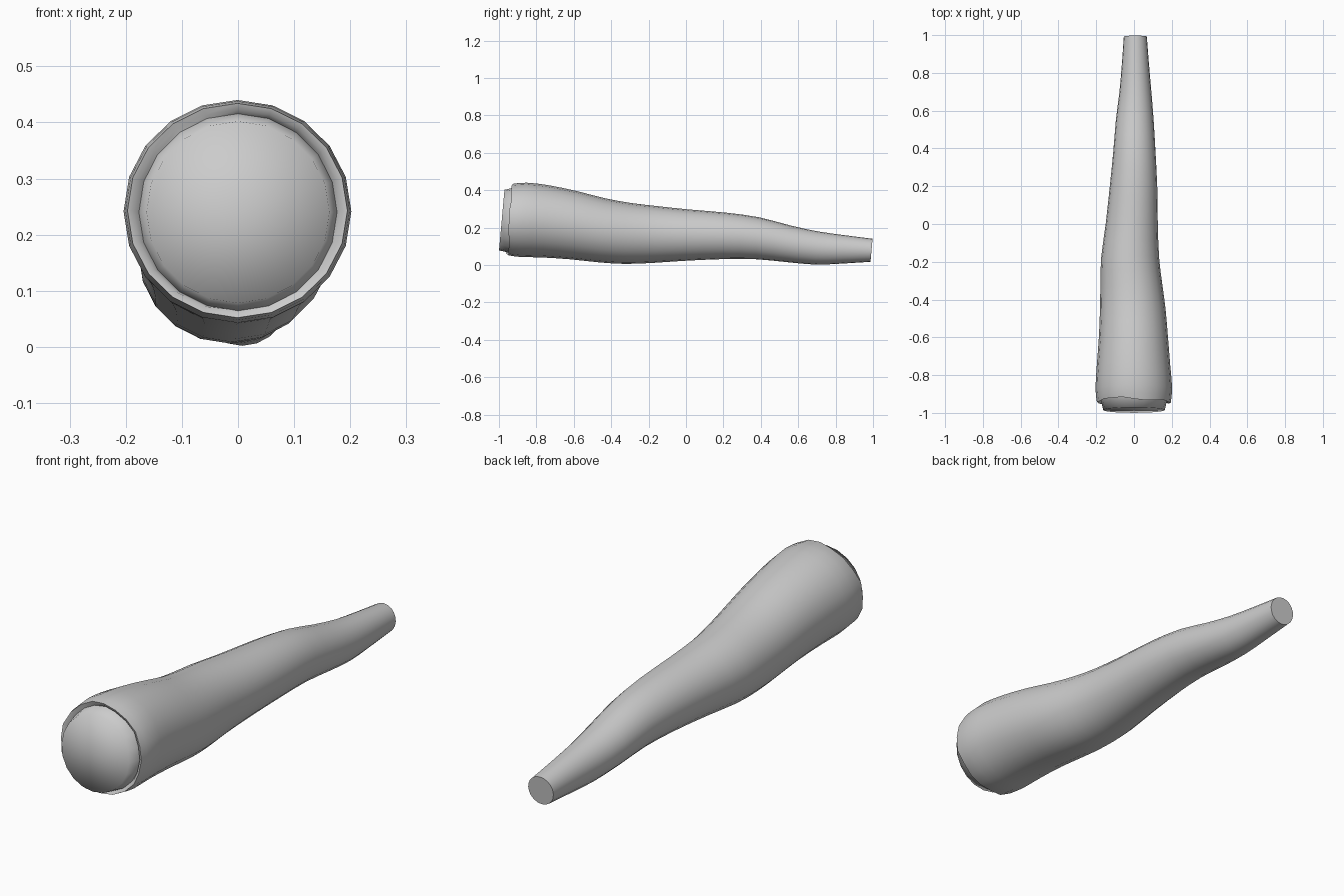
import bpy, bmesh, math, random

if "Cube" in bpy.data.objects:
    bpy.data.objects.remove(bpy.data.objects["Cube"])
random.seed(4)
SIDES = 20
TILT = 0.09   # every ring leans slightly, so the ends are not square

# y, z low, z high, x low, x high
STATIONS = [
    (-0.94, .052, .434, -.197, .195), (-0.87, .043, .440, -.204, .202),
    (-0.75, .040, .426, -.197, .192), (-0.60, .030, .395, -.186, .180),
    (-0.45, .014, .357, -.180, .167), (-0.32, .006, .333, -.178, .150),
    (-0.18, .010, .316, -.174, .133), (0.00, .022, .297, -.150, .126),
    (0.20, .031, .280, -.128, .123), (0.38, .031, .255, -.110, .114),
    (0.55, .015, .211, -.096, .104), (0.70, .002, .179, -.077, .092),
    (0.85, .008, .158, -.064, .079), (0.992, .017, .140, -.054, .068),
]


def catmull(a, b, c, d, t):
    return tuple(0.5 * (2*q + (r - p)*t + (2*p - 5*q + 4*r - s)*t*t
                        + (3*q - p - 3*r + s)*t**3)
                 for p, q, r, s in zip(a, b, c, d))


def ring(bm, station, jitter=None):
    y, z0, z1, x0, x1 = station
    cx, cz, rx, rz = (x0 + x1)/2, (z0 + z1)/2, (x1 - x0)/2, (z1 - z0)/2
    verts = []
    for i in range(SIDES):
        a = 2*math.pi*i/SIDES
        dz = rz*math.sin(a)
        dy = jitter[i] if jitter else 0
        verts.append(bm.verts.new((cx + rx*math.cos(a), y + TILT*dz + dy, cz + dz)))
    return verts


def bridge(bm, a, b):
    for i in range(SIDES):
        j = (i + 1) % SIDES
        bm.faces.new((a[i], a[j], b[j], b[i])).smooth = True


def finish(bm, name):
    bmesh.ops.recalc_face_normals(bm, faces=bm.faces)
    mesh = bpy.data.meshes.new(name)
    bm.to_mesh(mesh)
    bm.free()
    obj = bpy.data.objects.new(name, mesh)
    bpy.context.collection.objects.link(obj)
    return obj


def sharpen(edges, limit=50):
    for e in edges:
        if len(e.link_faces) == 2 and e.calc_face_angle(0) > math.radians(limit):
            e.smooth = False


# Tapering sleeve, with a ragged open hem at the front and a flat tip
bm = bmesh.new()
stations = []
last = len(STATIONS) - 1
for k in range(last):
    a, b = STATIONS[max(k-1, 0)], STATIONS[k]
    c, d = STATIONS[k+1], STATIONS[min(k+2, last)]
    stations += [catmull(a, b, c, d, t) for t in (0, 0.5)]
stations.append(STATIONS[-1])
ragged = [random.uniform(-.010, .010) for _ in range(SIDES)]
hem = ring(bm, stations[0], ragged)
previous = hem
for s in stations[1:]:
    current = ring(bm, s)
    bridge(bm, previous, current)
    previous = current
bm.faces.new(previous)
# hem thickness, then a fold back to the stump
lip = ring(bm, (-0.935, .063, .423, -.186, .184), ragged)
fold = ring(bm, (-0.925, .065, .415, -.176, .176))
bridge(bm, hem, lip)
bridge(bm, lip, fold)
bmesh.ops.recalc_face_normals(bm, faces=bm.faces)
sharpen(bm.edges)
finish(bm, "sleeve")

# Stump inside the hem, softly shaded over its flat front
bm = bmesh.new()
base = ring(bm, (-0.92, .063, .417, -.178, .178))
front = ring(bm, (-0.985, .078, .402, -.163, .163))
bridge(bm, base, front)
centre = bm.verts.new((0, -0.985, .24))
for i in range(SIDES):
    bm.faces.new((front[i], front[(i + 1) % SIDES], centre)).smooth = True
finish(bm, "stump")
